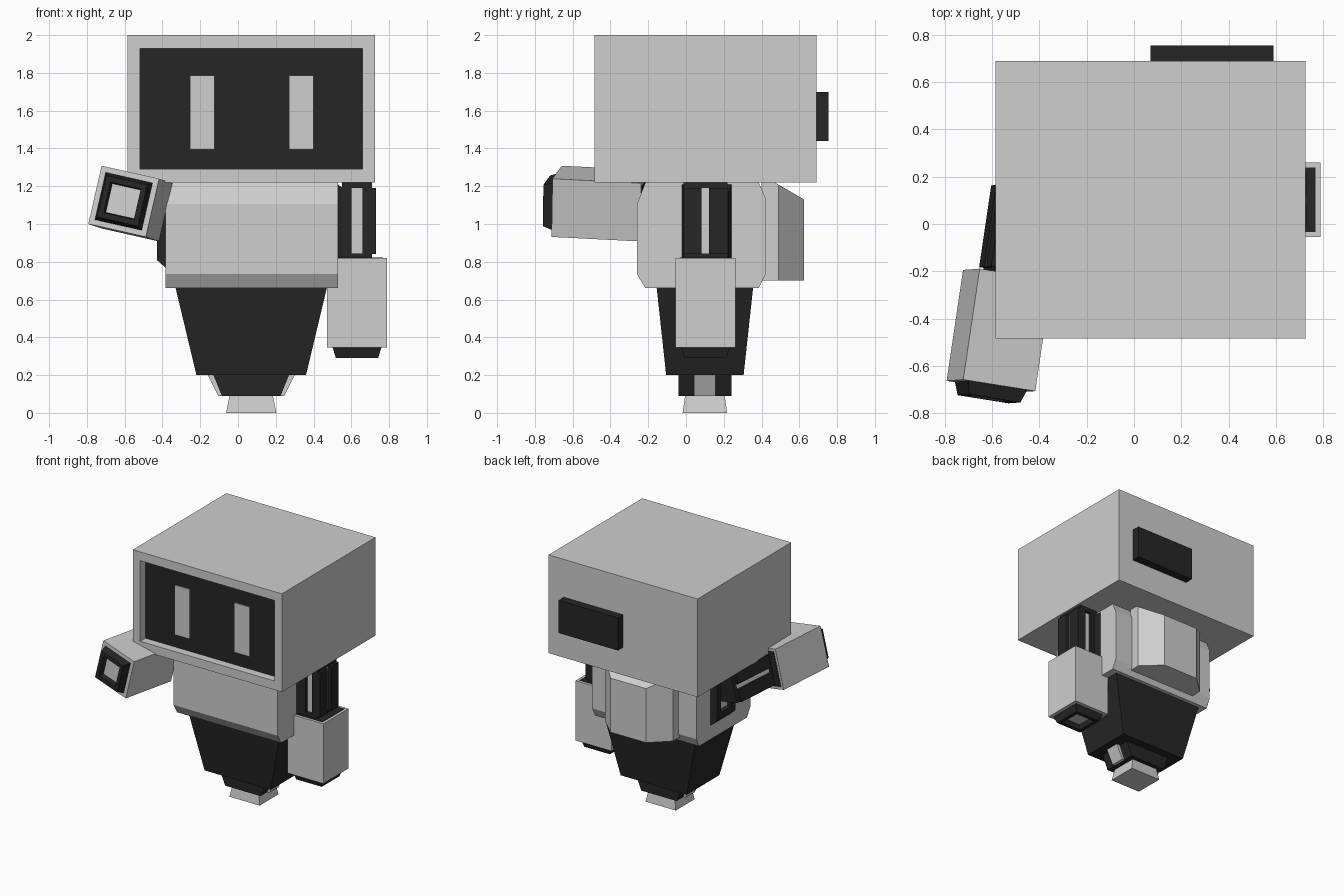
import bpy, bmesh
from mathutils import Matrix, Vector

if "Cube" in bpy.data.objects:
    bpy.data.objects.remove(bpy.data.objects["Cube"])


def material(name, value):
    m = bpy.data.materials.new(name)
    m.diffuse_color = (value, value, value, 1)
    m.use_nodes = True
    m.node_tree.nodes["Principled BSDF"].inputs["Base Color"].default_value = m.diffuse_color
    return m


LIGHT, DARK = 0, 1
MATS = [material("light grey", 0.62), material("near black", 0.019)]
I = Matrix.Identity(4)


def finish(name, bm, matrix=I):
    bm.transform(matrix)
    bmesh.ops.recalc_face_normals(bm, faces=bm.faces)
    me = bpy.data.meshes.new(name)
    bm.to_mesh(me)
    bm.free()
    for m in MATS:
        me.materials.append(m)
    ob = bpy.data.objects.new(name, me)
    bpy.context.collection.objects.link(ob)
    return ob


def rings(name, levels, mat, matrix=I, cap=None, centre=(0, 0)):
    """Stack of rectangles (half x, half y, z) joined by walls; cap colours the last face."""
    bm = bmesh.new()
    loops = []
    for hx, hy, z in levels:
        loops.append([bm.verts.new((centre[0] + sx * hx, centre[1] + sy * hy, z))
                      for sx, sy in ((-1, -1), (1, -1), (1, 1), (-1, 1))])
    for a, b in zip(loops, loops[1:]):
        for i in range(4):
            j = (i + 1) % 4
            bm.faces.new((a[i], a[j], b[j], b[i])).material_index = mat
    bm.faces.new(loops[0][::-1]).material_index = mat
    bm.faces.new(loops[-1]).material_index = mat if cap is None else cap
    return finish(name, bm, matrix)


def box(name, x0, x1, y0, y1, z0, z1, mat, matrix=I):
    return rings(name, [((x1 - x0) / 2, (y1 - y0) / 2, z0), ((x1 - x0) / 2, (y1 - y0) / 2, z1)],
                 mat, matrix, None, ((x0 + x1) / 2, (y0 + y1) / 2))


def axes(x, y, z, origin):
    m = Matrix((x, y, z)).transposed().to_4x4()
    m.translation = origin
    return m


CX, CY = 0.07, 0.10

# Head: box with a recessed dark screen in its front
front = axes((1, 0, 0), (0, 0, 1), (0, -1, 0), (CX, 0, 1.61))
rings("head", [(0.655, 0.39, -0.69), (0.655, 0.39, 0.485), (0.59, 0.32, 0.485),
               (0.59, 0.32, 0.42)], LIGHT, front, DARK)
for side, x in (("left", -0.255), ("right", 0.27)):
    box(side + "_eye", x, x + 0.13, -0.428, -0.419, 1.395, 1.785, LIGHT)
box("head_back_panel", 0.07, 0.59, 0.68, 0.755, 1.44, 1.70, DARK)

# Torso: bevelled side profile extruded across x
bm = bmesh.new()
profile = [(-0.215, 0.66), (-0.26, 0.735), (-0.26, 1.105), (-0.215, 1.22),
           (0.385, 1.22), (0.42, 1.14), (0.42, 0.73), (0.385, 0.66)]
face = bm.faces.new([bm.verts.new((-0.385, y, z)) for y, z in profile])
ext = bmesh.ops.extrude_face_region(bm, geom=[face])
bmesh.ops.translate(bm, vec=(0.915, 0, 0),
                    verts=[v for v in ext["geom"] if isinstance(v, bmesh.types.BMVert)])
finish("torso", bm)

# Backpack: chamfered plan with a top that slopes down to the rear
bm = bmesh.new()
plan = [(-0.30, 0.40), (0.30, 0.40), (0.30, 0.49), (0.155, 0.625), (-0.155, 0.625), (-0.30, 0.49)]
low = [bm.verts.new((CX + x, y, 0.70)) for x, y in plan]
top = [bm.verts.new((CX + x, y, 1.13 + (0.625 - y) * 0.58)) for x, y in plan]
bm.faces.new(low[::-1])
bm.faces.new(top)
for i in range(6):
    j = (i + 1) % 6
    bm.faces.new((low[i], low[j], top[j], top[i]))
finish("backpack", bm)

# Waist, ankle and foot taper downwards
c = (CX, CY)
rings("waist", [(0.29, 0.205, 0.20), (0.40, 0.255, 0.66)], DARK, centre=c)
rings("ankle", [(0.155, 0.14, 0.09), (0.20, 0.14, 0.20)], DARK, centre=c)
rings("ankle_insert", [(0.175, 0.057, 0.09), (0.23, 0.057, 0.20)], LIGHT, centre=c)
rings("foot", [(0.133, 0.118, 0.0), (0.115, 0.105, 0.09)], LIGHT, centre=c)


def arm(side, m):
    """Arm hanging along local -z, origin at the top of the forearm."""
    # forearm sleeve with an open dark socket
    rings(side + "_forearm", [(0.158, 0.158, -0.475), (0.158, 0.158, 0), (0.137, 0.137, 0)],
          LIGHT, m, DARK)
    rings(side + "_forearm_socket", [(0.137, 0.137, -0.02), (0.137, 0.137, 0.003),
                                     (0.12, 0.12, 0.003)], DARK, m)
    # hand ring with a light palm
    rings(side + "_hand", [(0.13, 0.13, -0.47), (0.112, 0.112, -0.53), (0.083, 0.083, -0.53),
                           (0.078, 0.078, -0.49)], DARK, m, LIGHT)
    # upper arm: four dark posts around a light core
    box(side + "_arm_core", -0.075, 0.075, -0.09, 0.09, 0, 0.37, LIGHT, m)
    box(side + "_arm_cap", -0.08, 0.08, -0.117, 0.117, 0.37, 0.40, DARK, m)
    box(side + "_arm_base", -0.08, 0.08, -0.117, 0.117, 0.0, 0.025, DARK, m)
    for sx in (-1, 1):
        for sy in (-1, 1):
            xs = sorted((sx * 0.028, sx * 0.10))
            ys = sorted((sy * 0.02, sy * 0.117))
            box(side + "_arm_post", *xs, *ys, 0.02, 0.37, DARK, m)


arm("right", Matrix.Translation((0.63, 0.103, 0.82)))

# The left arm is raised forward with a slight roll
d = Vector((-0.146, -0.986, 0.05)).normalized()
u = Vector((0.975, -0.155, -0.22))
u = (u - d * u.dot(d)).normalized()
v = u.cross(-d).normalized()
arm("left", axes(-u, -v, -d, Vector((-0.605, -0.685, 1.12)) - d * 0.475))

# Shoulder sockets on both sides of the torso
for side, s, x in (("right", 1, 0.53), ("left", -1, -0.385)):
    m = axes((0, 1, 0), (0, 0, 1), (s, 0, 0), (x, 0.11, 0.99))
    rings(side + "_shoulder", [(0.13, 0.22, -0.01), (0.13, 0.22, 0.0), (0.115, 0.18, 0.045),
                               (0.065, 0.13, 0.045), (0.065, 0.13, 0.01)], DARK, m, LIGHT)
